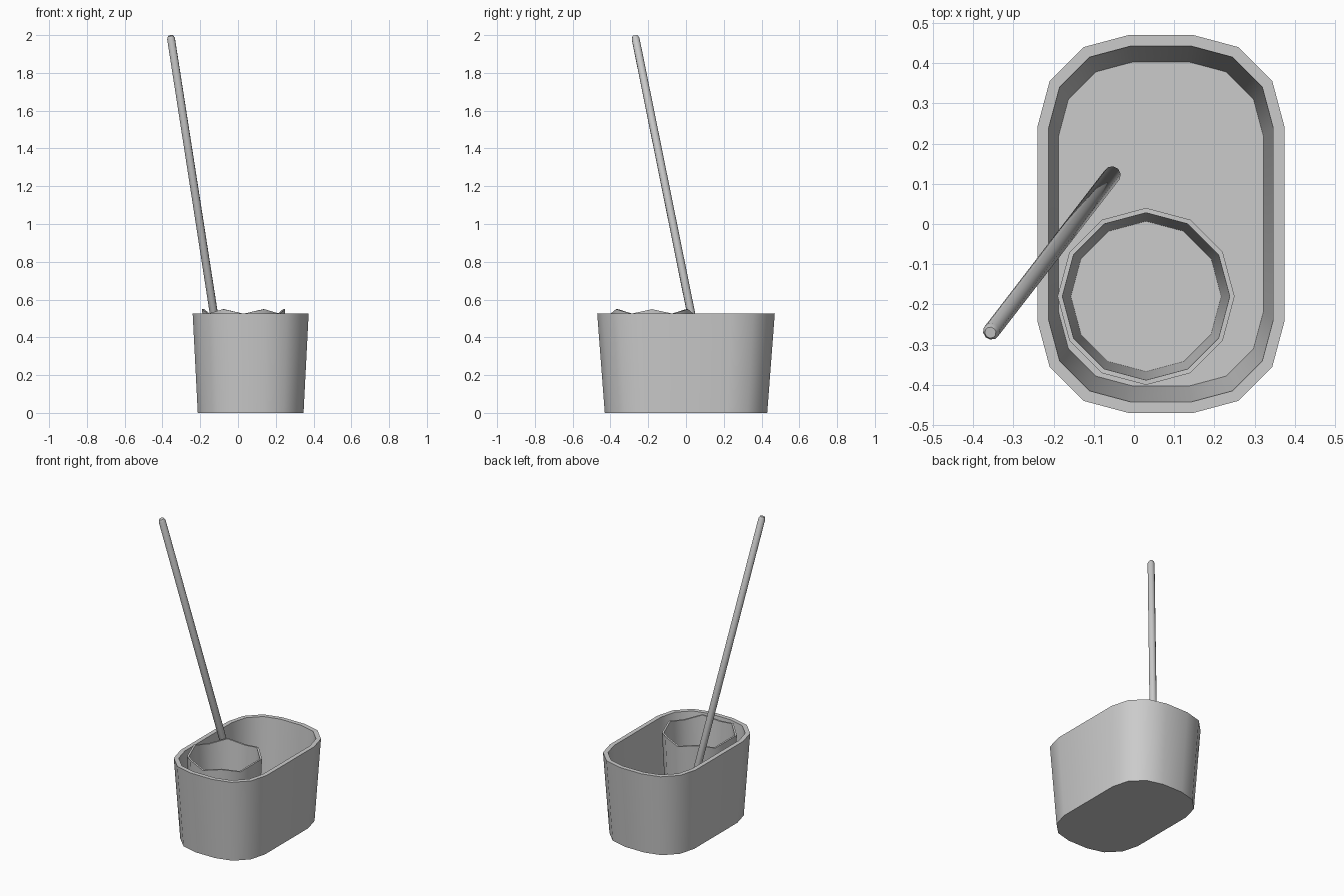
import bpy, bmesh, math
from mathutils import Vector

if "Cube" in bpy.data.objects:
    bpy.data.objects.remove(bpy.data.objects["Cube"])


def loft(name, rings, smooth=35):
    """Skin a list of equal-length rings and cap both ends."""
    bm = bmesh.new()
    vs = [[bm.verts.new(p) for p in r] for r in rings]
    n = len(vs[0])
    for a, b in zip(vs, vs[1:]):
        for i in range(n):
            j = (i + 1) % n
            bm.faces.new((a[i], a[j], b[j], b[i]))
    bm.faces.new(vs[0][::-1])
    bm.faces.new(vs[-1])
    bmesh.ops.recalc_face_normals(bm, faces=bm.faces)
    me = bpy.data.meshes.new(name)
    bm.to_mesh(me)
    bm.free()
    ob = bpy.data.objects.new(name, me)
    bpy.context.collection.objects.link(ob)
    bpy.ops.object.select_all(action='DESELECT')
    bpy.context.view_layer.objects.active = ob
    ob.select_set(True)
    bpy.ops.object.shade_smooth_by_angle(angle=math.radians(smooth))
    return ob


def rounded_rect(hx, hy, r, z, cx=0.067):
    pts = []
    for k, (sx, sy) in enumerate([(1, 1), (-1, 1), (-1, -1), (1, -1)]):
        for i in range(4):
            a = math.radians(90 * k + 30 * i)
            pts.append((cx + sx * (hx - r) + r * math.cos(a),
                        sy * (hy - r) + r * math.sin(a), z))
    return pts


def wavy_circle(r, z, wave=0.0, n=12):
    return [(0.03 + r * math.cos(2 * math.pi * i / n),
             -0.18 + r * math.sin(2 * math.pi * i / n),
             z + wave * (-1) ** i) for i in range(n)]


# Open tapered bucket with a flat rim
loft("bucket", [rounded_rect(0.280, 0.430, 0.210, 0.0),
                rounded_rect(0.307, 0.470, 0.228, 0.525),
                rounded_rect(0.279, 0.442, 0.203, 0.525),
                rounded_rect(0.255, 0.403, 0.186, 0.04)])

# Inner cup with an uneven rim, standing on the bucket floor
loft("inner_cup", [wavy_circle(0.197, 0.04),
                   wavy_circle(0.220, 0.537, 0.012),
                   wavy_circle(0.208, 0.537, 0.012),
                   wavy_circle(0.187, 0.06)])

# Leaning handle with softened ends
bottom, top = Vector((-0.053, 0.124, 0.045)), Vector((-0.357, -0.27, 1.997))
axis = (top - bottom).normalized()
u = axis.orthogonal().normalized()
v = axis.cross(u)
length = (top - bottom).length


def stick_ring(d, r, n=10):
    return [bottom + axis * d + r * (u * math.cos(2 * math.pi * i / n)
            + v * math.sin(2 * math.pi * i / n)) for i in range(n)]


loft("stick_handle", [stick_ring(0, 0.015), stick_ring(0.010, 0.022),
                      stick_ring(length - 0.016, 0.021),
                      stick_ring(length, 0.014)])
